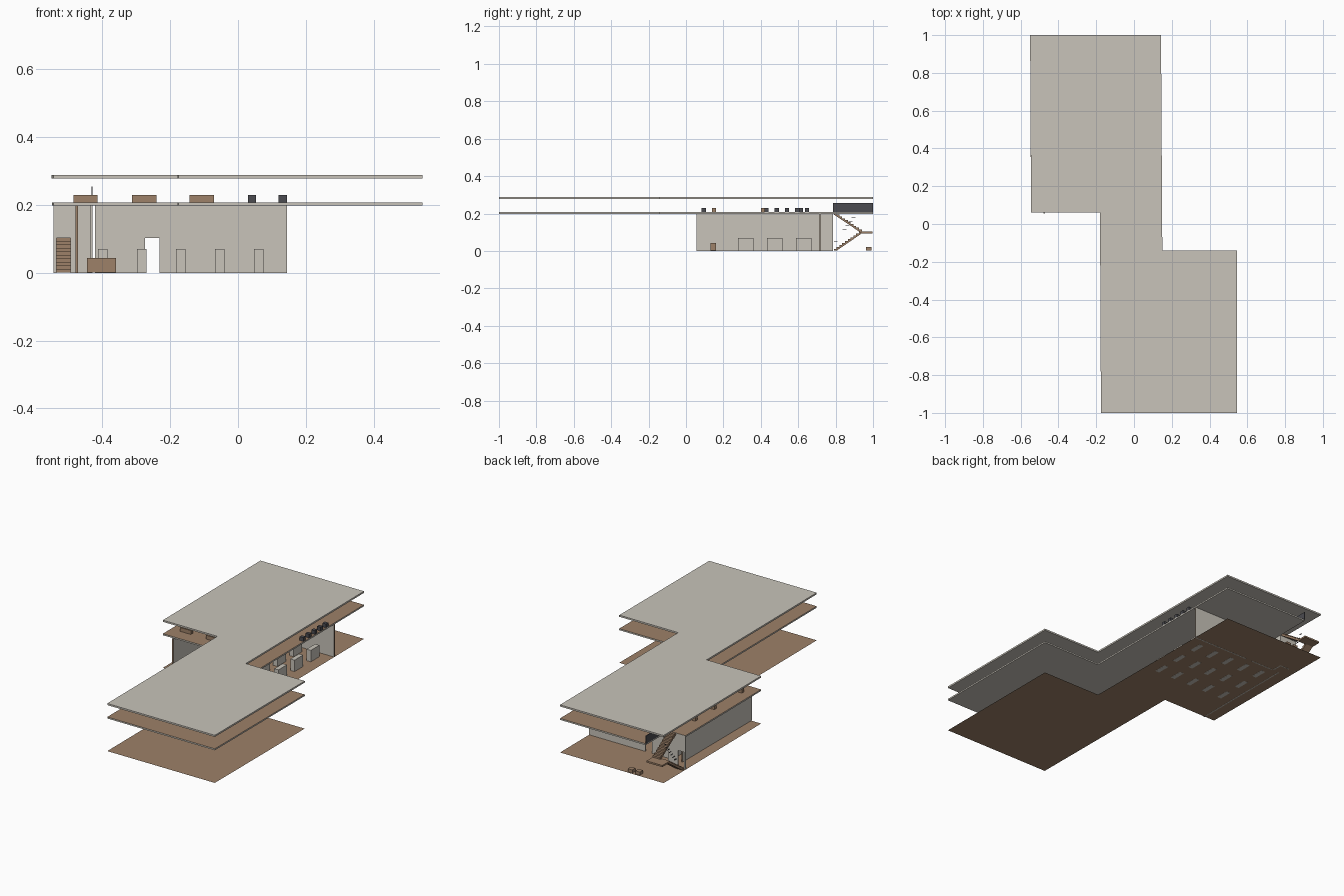
import bpy, bmesh

cube = bpy.data.objects.get("Cube")
if cube:
    bpy.data.objects.remove(cube, do_unlink=True)


def material(name, rgb):
    m = bpy.data.materials.new(name)
    m.use_nodes = True
    m.diffuse_color = (*rgb, 1)
    m.node_tree.nodes["Principled BSDF"].inputs["Base Color"].default_value = (*rgb, 1)
    return m


PLASTER = material("warm grey plaster", (0.58, 0.55, 0.49))
WOOD = material("brown wood", (0.34, 0.22, 0.14))
DARK = material("charcoal", (0.07, 0.07, 0.08))


def finish(name, bm, mats):
    bmesh.ops.recalc_face_normals(bm, faces=bm.faces[:])
    mesh = bpy.data.meshes.new(name)
    bm.to_mesh(mesh)
    bm.free()
    for m in mats:
        mesh.materials.append(m)
    ob = bpy.data.objects.new(name, mesh)
    bpy.context.collection.objects.link(ob)
    return ob


def prism(name, outline, axis, lo, hi, mats, rule=None):
    """Extrude a 2D outline along an axis; rule(normal) picks the material."""
    def place(p, d):
        return (d, *p) if axis == "x" else (p[0], d, p[1]) if axis == "y" else (*p, d)
    bm = bmesh.new()
    face = bm.faces.new([bm.verts.new(place(p, lo)) for p in outline])
    if hi != lo:
        out = bmesh.ops.extrude_face_region(bm, geom=[face])
        shift = place((0, 0), hi - lo)
        bmesh.ops.translate(bm, vec=shift, verts=[v for v in out["geom"] if isinstance(v, bmesh.types.BMVert)])
    bmesh.ops.recalc_face_normals(bm, faces=bm.faces[:])
    bm.normal_update()
    if rule:
        for f in bm.faces:
            f.material_index = rule(f.normal)
    return finish(name, bm, mats)


def rect(a0, a1, b0, b1):
    return [(a0, b0), (a1, b0), (a1, b1), (a0, b1)]


def box(name, x, y, z, mat):
    return prism(name, rect(*x, *y), "z", *z, [mat])


# Floor plates: ground sheet, upper floor with stair opening, roof
front = [(-0.545, 0.06), (-0.18, 0.06), (-0.175, -1), (0.545, -1), (0.545, -0.14), (0.15, -0.14)]
full = front + [(0.143, 1), (-0.55, 1)]
notched = front + [(0.143, 1), (-0.43, 1), (-0.43, 0.79), (-0.549, 0.79)]
prism("ground_sheet", full, "z", 0.0006, 0.0006, [WOOD])
prism("upper_floor", notched, "z", 0.198, 0.207, [PLASTER, WOOD], lambda n: int(n.z > 0.5))
prism("roof", full, "z", 0.279, 0.289, [PLASTER])

# Walls with wooden ends and doorways
TOP, DOOR = 0.198, 0.102


def door_outline(a, d0, d1, b):
    return [(a, 0), (d0, 0), (d0, DOOR), (d1, DOOR), (d1, 0), (b, 0), (b, TOP), (a, TOP)]


prism("back_wall", door_outline(-0.422, -0.275, -0.232, 0.145), "y", 0.713, 0.72,
      [PLASTER, WOOD], lambda n: int(abs(n.x) > 0.5))
prism("side_wall", rect(0.055, 0.717, 0, TOP), "x", -0.479, -0.472,
      [PLASTER, WOOD], lambda n: int(abs(n.y) > 0.5))
prism("stair_wall", door_outline(-0.545, -0.535, -0.495, -0.43), "y", 0.779, 0.785, [PLASTER])
box("stair_side_wall", (-0.437, -0.43), (0.72, 0.78), (0, TOP), PLASTER)

# Hall blocks
for i in range(5):
    for j in range(3):
        x, y = -0.399 + 0.115 * i, 0.32 + 0.155 * j
        box("hall_block", (x - 0.014, x + 0.014), (y - 0.041, y + 0.041), (0, 0.07), PLASTER)
box("reception_desk", (-0.445, -0.36), (0.13, 0.16), (0.001, 0.043), WOOD)


# Two stair flights joined by a landing
def flight(name, x, y0, y1, z0, z1, steps=10, thick=0.01):
    dy, dz = (y1 - y0) / steps, (z1 - z0) / steps
    top = [(y0, z0)]
    for i in range(steps):
        top += [(y0 + dy * i, z0 + dz * (i + 1)), (y0 + dy * (i + 1), z0 + dz * (i + 1))]
    under = [(y1, z1 - thick), (y0, max(z0 - thick, 0.001))]
    if z0 < thick:
        under[-1] = (y0 + dy, 0.001)
    prism(name, top + under, "x", *x, [WOOD])


flight("lower_flight", (-0.54, -0.49), 0.79, 0.94, 0.001, 0.104)
flight("upper_flight", (-0.485, -0.435), 0.94, 0.79, 0.104, 0.205)
box("landing", (-0.54, -0.435), (0.935, 0.998), (0.094, 0.104), WOOD)

# Thin rail planks beside the stairs
for i in range(7):
    y, z = 0.8 + 0.016 * i, 0.05 + 0.021 * i
    box("rail_plank", (-0.49, -0.485), (y - 0.01, y + 0.01), (z, z + 0.002), DARK)
box("stair_guard", (-0.433, -0.429), (0.787, 1.0), (0.207, 0.255), DARK)

# Outdoor stools
for x, mat in ((-0.32, WOOD), (-0.37, WOOD)):
    box("outdoor_stool", (x - 0.015, x + 0.015), (0.962, 0.992), (0.001, 0.02), mat)

# Upper floor tables and seats
for x in (-0.45, -0.277, -0.107):
    for y in (0.15, 0.412, 0.595):
        box("table", (x - 0.036, x + 0.036), (y - 0.01, y + 0.01), (0.207, 0.23), WOOD)
seats = [(0.132, y) for y in (0.43, 0.485, 0.54, 0.595, 0.647)] + [(0.041, 0.095), (0.041, 0.43), (0.041, 0.615)]
for x, y in seats:
    box("seat", (x - 0.012, x + 0.012), (y - 0.011, y + 0.011), (0.207, 0.23), DARK)
